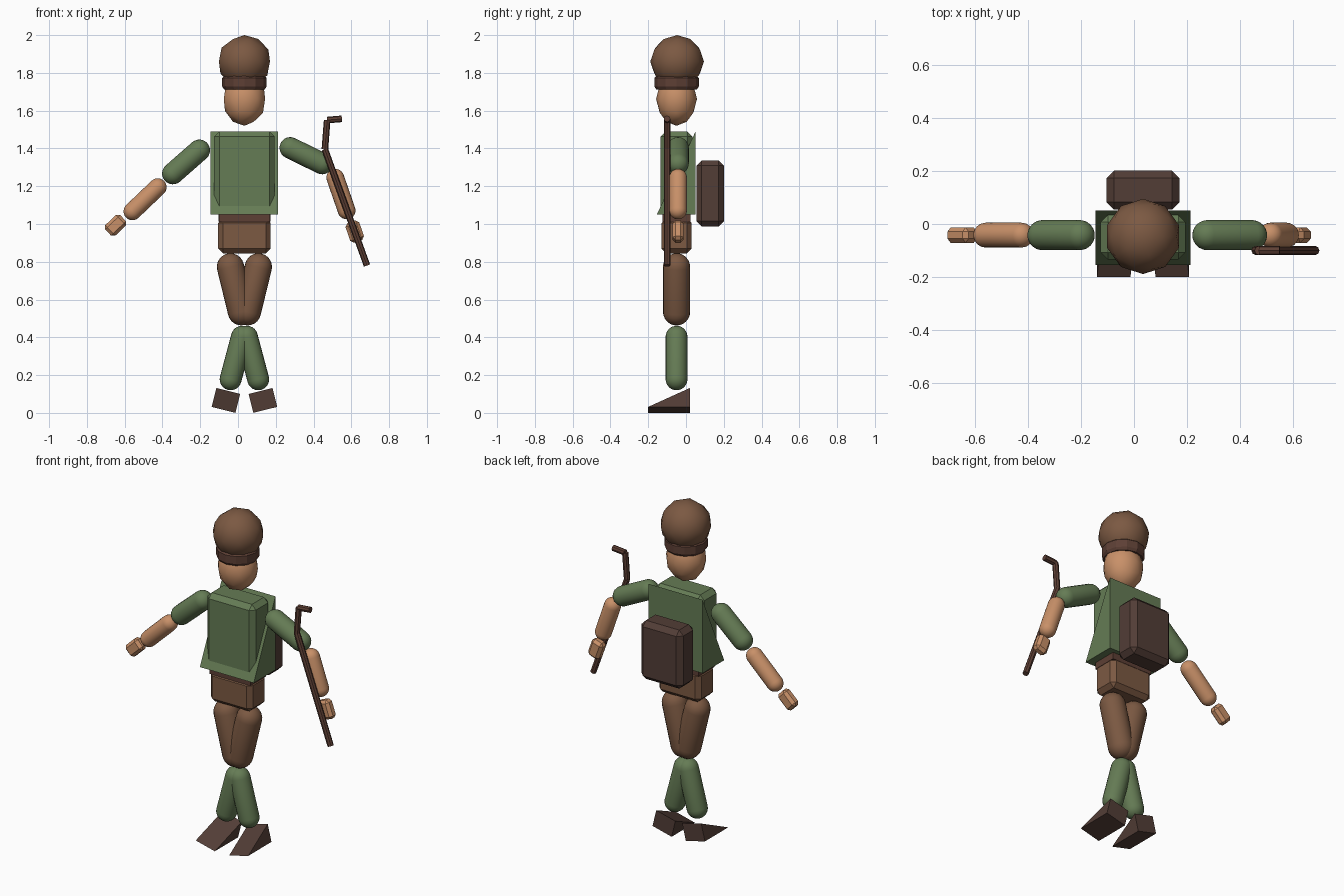
import bpy, bmesh, math
from mathutils import Vector, Matrix

if "Cube" in bpy.data.objects:
    bpy.data.objects.remove(bpy.data.objects["Cube"])

def material(name, r, g, b):
    m = bpy.data.materials.new(name)
    m.diffuse_color = (r, g, b, 1)
    m.use_nodes = True
    m.node_tree.nodes["Principled BSDF"].inputs["Base Color"].default_value = m.diffuse_color
    return m

GREEN = material("green cloth", 0.13, 0.20, 0.09)
SKIN = material("skin", 0.58, 0.28, 0.14)
BROWN = material("brown cloth", 0.20, 0.10, 0.055)
BAND = material("red brown", 0.11, 0.05, 0.035)
DARK = material("dark leather", 0.085, 0.047, 0.037)
CX, CY = 0.034, -0.05   # body axis

def finish(bm, name, mat, matrix, smooth=False):
    bmesh.ops.recalc_face_normals(bm, faces=bm.faces)
    for f in bm.faces:
        f.smooth = smooth
    me = bpy.data.meshes.new(name)
    bm.to_mesh(me)
    bm.free()
    me.materials.append(mat)
    ob = bpy.data.objects.new(name, me)
    ob.matrix_world = matrix
    bpy.context.collection.objects.link(ob)
    return ob

def box(name, mat, center, size, bevel=0.0, tilt=0.0):
    bm = bmesh.new()
    bmesh.ops.create_cube(bm, size=1, matrix=Matrix.Diagonal((*size, 1)))
    if bevel:
        bmesh.ops.bevel(bm, geom=bm.edges[:], offset=bevel, segments=1, affect='EDGES')
    return finish(bm, name, mat, Matrix.Translation(center) @ Matrix.Rotation(tilt, 4, 'Y'))

def wedge(name, mat, center, size, tilt=0.0):
    # upright back, flat bottom, front sloping down to an edge
    x, y, z = (s / 2 for s in size)
    bm = bmesh.new()
    face = bm.faces.new([bm.verts.new((-x, *p)) for p in ((-y, -z), (y, -z), (y, z))])
    ext = bmesh.ops.extrude_face_region(bm, geom=[face])["geom"]
    verts = [v for v in ext if isinstance(v, bmesh.types.BMVert)]
    bmesh.ops.translate(bm, verts=verts, vec=(2 * x, 0, 0))
    return finish(bm, name, mat, Matrix.Translation(center) @ Matrix.Rotation(tilt, 4, 'Y'))

def lathe(name, mat, profile, matrix, steps, smooth):
    bm = bmesh.new()
    vs = [bm.verts.new((r, 0, z)) for r, z in profile]
    es = [bm.edges.new(p) for p in zip(vs, vs[1:])]
    bmesh.ops.spin(bm, geom=vs + es, cent=(0, 0, 0), axis=(0, 0, 1),
                   angle=2 * math.pi, steps=steps, use_merge=False)
    bmesh.ops.remove_doubles(bm, verts=bm.verts[:], dist=1e-5)
    return finish(bm, name, mat, matrix, smooth)

def along(a, b):
    a, b = Vector(a), Vector(b)
    q = (b - a).to_track_quat('Z', 'Y')
    return Matrix.Translation((a + b) / 2) @ q.to_matrix().to_4x4(), (b - a).length / 2

def capsule(name, mat, a, b, r):
    m, h = along(a, b)
    arc = [(r * math.cos(t), r * math.sin(t)) for t in (i * math.pi / 12 for i in range(7))]
    profile = [(x, -z - h) for x, z in reversed(arc)] + [(x, z + h) for x, z in arc]
    return lathe(name, mat, profile, m, 20, True)

def rod(name, mat, a, b, r):
    m, h = along(a, b)
    return lathe(name, mat, [(0, -h), (r, -h), (r, h), (0, h)], m, 8, False)

def ball(name, mat, center, size):
    bm = bmesh.new()
    bmesh.ops.create_icosphere(bm, subdivisions=2, radius=1, matrix=Matrix.Diagonal((*size, 1)))
    return finish(bm, name, mat, Matrix.Translation(center), True)

# head, hat and hat band
ball("head", SKIN, (CX, CY, 1.662), (0.115, 0.108, 0.142))
ball("hat", BROWN, (CX, CY + 0.003, 1.86), (0.142, 0.142, 0.14))
lathe("hat_band", BAND, [(0, 0), (0.108, 0), (0.118, 0.015), (0.118, 0.06), (0.108, 0.07), (0, 0.07)],
      Matrix.Translation((CX, CY, 1.713)), 12, False)

# torso, sloped vest, belt, hips and backpack
box("torso", GREEN, (CX, -0.05, 1.27), (0.32, 0.168, 0.44), 0.027)
wedge("vest", GREEN, (CX, -0.052, 1.27), (0.357, 0.205, 0.44))
box("belt", BAND, (CX, -0.05, 1.035), (0.27, 0.15, 0.05))
box("hips", BROWN, (CX, -0.05, 0.937), (0.278, 0.16, 0.185), 0.025)
box("backpack", DARK, (CX, 0.128, 1.162), (0.276, 0.146, 0.35), 0.028)

# arms: (side, upper start, upper end, lower start, lower end, hand centre) as x, z
arms = [
    ("right", (-0.205, 1.39), (-0.345, 1.267), (-0.425, 1.195), (-0.559, 1.067), (-0.648, 0.993)),
    ("left", (0.277, 1.403), (0.445, 1.32), (0.515, 1.245), (0.575, 1.072), (0.618, 0.96)),
]
for side, *pts in arms:
    a, b, c, d, h = [Vector((x, -0.042, z)) for x, z in pts]
    capsule(side + "_upper_arm", GREEN, a, b, 0.057)
    capsule(side + "_forearm", SKIN, c, d, 0.047)
    way = d - c
    box(side + "_hand", SKIN, h, (0.077, 0.058, 0.11), 0.016, math.atan2(way.x, way.z))

# legs and wedge shoes, mirrored about the body axis
for side, s in (("right", -1), ("left", 1)):
    capsule(side + "_thigh", BROWN, (CX + s * 0.074, CY, 0.773), (CX + s * 0.016, CY, 0.535), 0.072)
    capsule(side + "_shin", GREEN, (CX + s * 0.013, CY, 0.403), (CX + s * 0.073, CY, 0.178), 0.058)
    wedge(side + "_shoe", DARK, (CX + s * 0.098, -0.09, 0.066), (0.13, 0.22, 0.103),
          -s * math.radians(14))

# crooked staff in the left hand
path = [(0.683, 0.78), (0.46, 1.395), (0.472, 1.55), (0.55, 1.557)]
names = ("staff_shaft", "staff_neck", "staff_handle")
for name, p, q in zip(names, path, path[1:]):
    rod(name, BAND, (p[0], -0.1, p[1]), (q[0], -0.1, q[1]), 0.0175)
